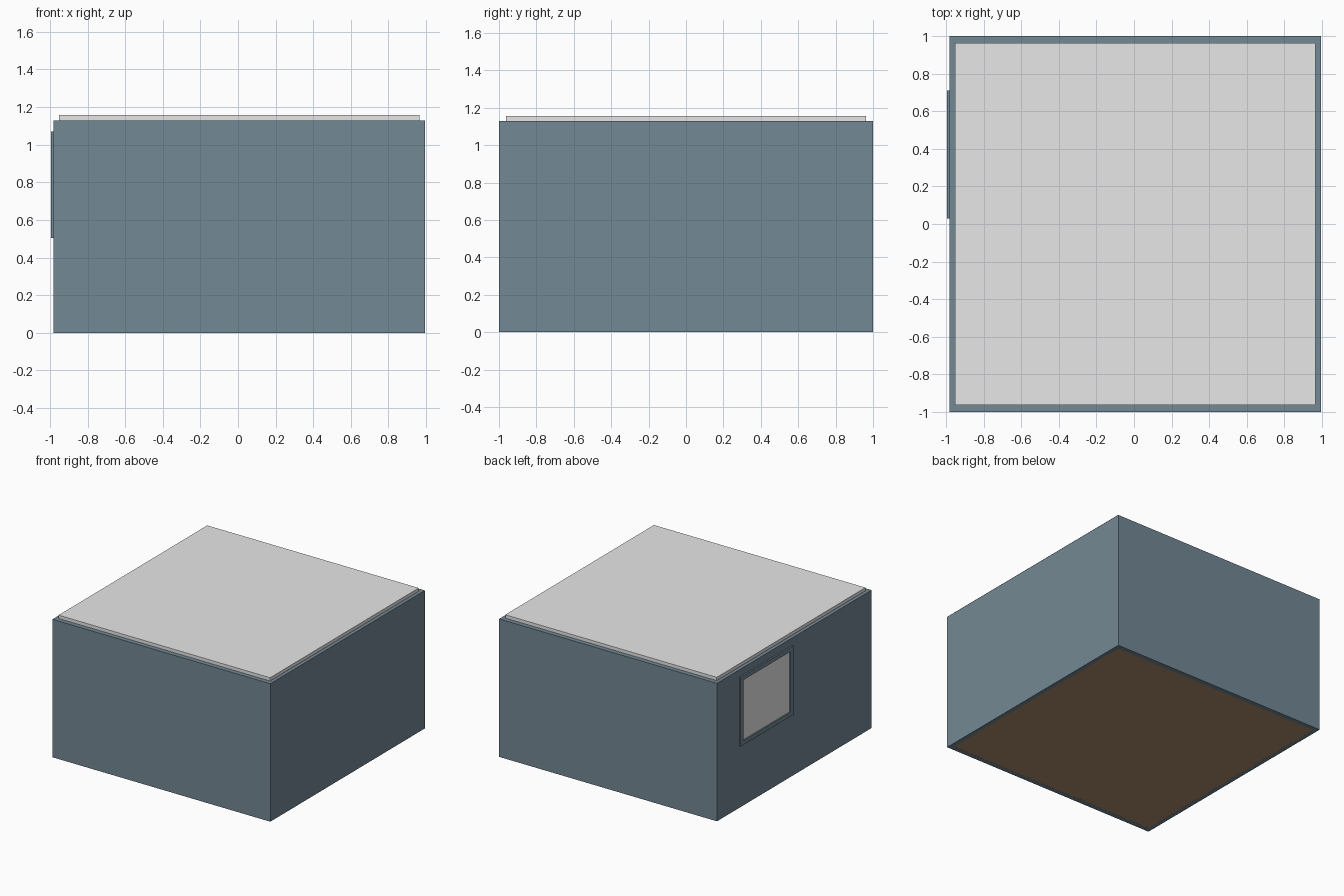
import bpy

if "Cube" in bpy.data.objects:
    bpy.data.objects.remove(bpy.data.objects["Cube"])

CX = 0.006            # room centre in x (the window frame sticks out at -x)
X0, X1 = -0.981, 0.993
Y = 1.0
T = 0.034             # wall thickness
H = 1.13


def material(name, rgb):
    m = bpy.data.materials.new(name)
    m.diffuse_color = (*rgb, 1)
    m.use_nodes = True
    m.node_tree.nodes["Principled BSDF"].inputs["Base Color"].default_value = m.diffuse_color
    return m


wall_mat = material("slate blue", (0.171, 0.246, 0.296))
grey_mat = material("light grey", (0.8, 0.8, 0.8))
wood_mat = material("brown wood", (0.42, 0.263, 0.158))


def box(name, lo, hi, mat):
    bpy.ops.mesh.primitive_cube_add(size=1, location=[(a + b) / 2 for a, b in zip(lo, hi)])
    o = bpy.context.object
    o.name = name
    o.scale = [b - a for a, b in zip(lo, hi)]
    bpy.ops.object.transform_apply(location=True, rotation=False, scale=True)
    o.data.materials.append(mat)
    return o


def cut(target, lo, hi):
    c = box("cutter", lo, hi, wall_mat)
    m = target.modifiers.new("cut", 'BOOLEAN')
    m.operation = 'DIFFERENCE'
    m.solver = 'EXACT'
    m.object = c
    bpy.context.view_layer.objects.active = target
    bpy.ops.object.modifier_apply(modifier=m.name)
    bpy.data.objects.remove(c)


# walls: hollow shell with a window opening on the left side
wy0, wy1, wz0, wz1, b = 0.03, 0.71, 0.505, 1.07, 0.034
walls = box("walls", (X0, -Y, 0), (X1, Y, H), wall_mat)
cut(walls, (X0 + T, -Y + 0.04, -1), (X1 - T, Y - 0.04, 2))
cut(walls, (X0 - 0.1, wy0 + b, wz0 + b), (X0 + 0.1, wy1 - b, wz1 - b))

# floor and ceiling slabs
box("floor", (CX - 0.955, -0.962, 0.0005), (CX + 0.955, 0.962, 0.027), wood_mat)
box("ceiling", (CX - 0.958, -0.962, H), (CX + 0.958, 0.962, 1.157), grey_mat)

# window frame and pane
frame = box("window_frame", (-0.993, wy0, wz0), (X0 + 0.001, wy1, wz1), wall_mat)
cut(frame, (-1.1, wy0 + b, wz0 + b), (-0.9, wy1 - b, wz1 - b))
box("window_pane", (-0.982, wy0 + b, wz0 + b), (-0.974, wy1 - b, wz1 - b), grey_mat)
